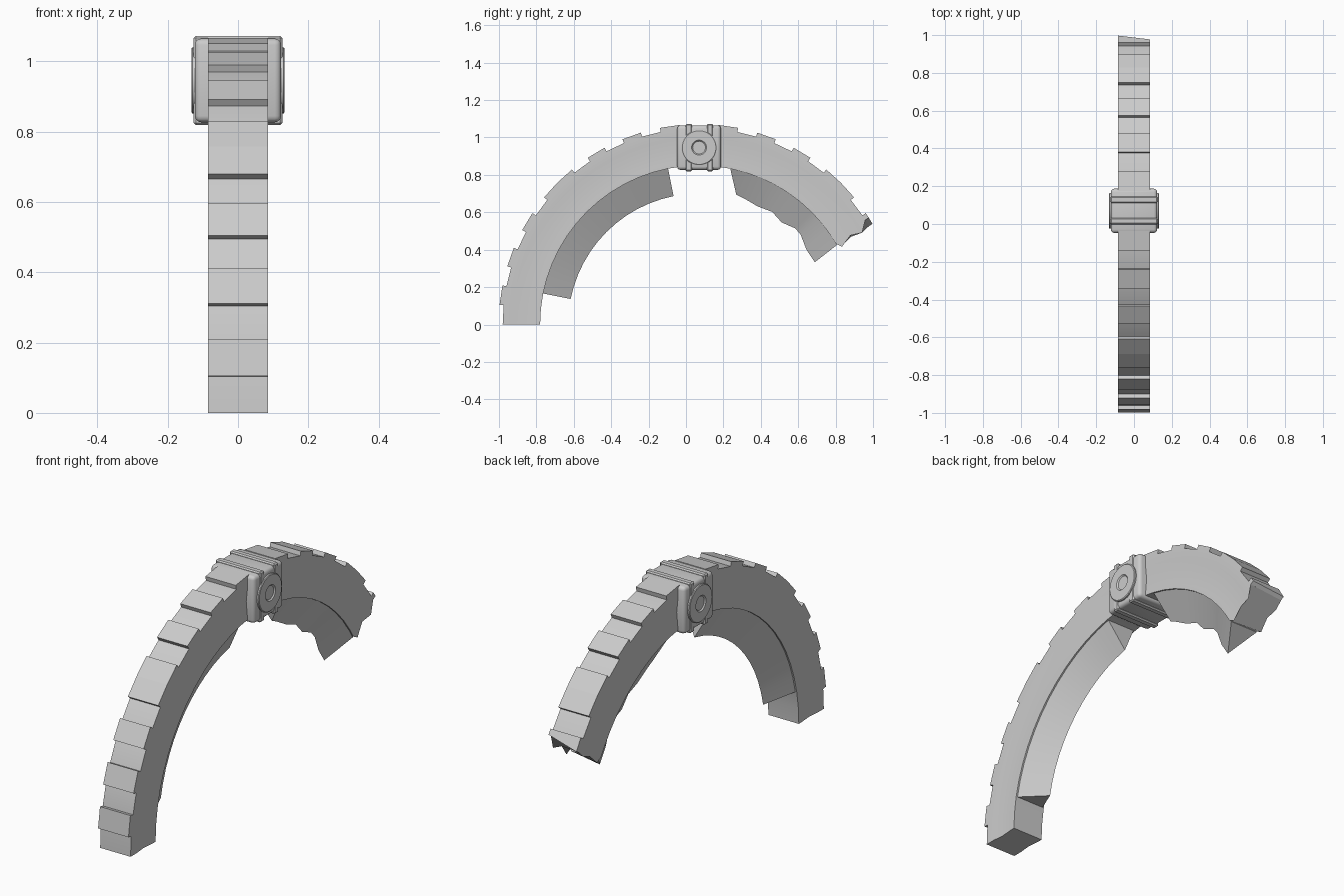
import bpy, bmesh, math
from mathutils import Matrix

if "Cube" in bpy.data.objects:
    bpy.data.objects.remove(bpy.data.objects["Cube"])

CY = 0.07            # arch centre in y
STEP = 180 / 32      # angular length of one arch segment
W = 0.085            # half width of the arch


def finish(name, bm, angle=25):
    bmesh.ops.recalc_face_normals(bm, faces=bm.faces)
    me = bpy.data.meshes.new(name)
    bm.to_mesh(me)
    bm.free()
    ob = bpy.data.objects.new(name, me)
    bpy.context.collection.objects.link(ob)
    bpy.ops.object.select_all(action='DESELECT')
    ob.select_set(True)
    bpy.context.view_layer.objects.active = ob
    bpy.ops.object.shade_smooth_by_angle(angle=math.radians(angle))
    return ob


def loft(bm, rings):
    """Skin rings of (x, radius, angle) points; angle 0 is the -y foot."""
    vs = []
    for ring in rings:
        vs.append([bm.verts.new((x, CY - r * math.cos(math.radians(a)),
                                 r * math.sin(math.radians(a)))) for x, r, a in ring])
    n = len(vs[0])
    for p, q in zip(vs, vs[1:]):
        for i in range(n):
            j = (i + 1) % n
            bm.faces.new((p[i], p[j], q[j], q[i]))
    bm.faces.new(vs[0])
    bm.faces.new(vs[-1][::-1])


# arch body: box section with a very shallow hollow along both sides
half = [(W, 0.85), (W, 0.87), (W - 0.006, 0.94), (W, 1.0), (W, 1.05)]
section = half + [(-x, r) for x, r in reversed(half)]
rings = [[(x, r, k * STEP) for x, r in section] for k in range(27)]
# jagged broken end
ends = [30.6, 28.6, 30.5, 29.4, 32.2, 30.1, 29.4, 30.0, 28.8, 30.8]
rings.append([(x, r, 180 - e) for (x, r), e in zip(section, ends)])
bm = bmesh.new()
loft(bm, rings)
finish("arch_body", bm)

# raised treads on the outer rim
bm = bmesh.new()
tread = [(W, 1.048), (W, 1.072), (-W, 1.072), (-W, 1.048)]
spans = [(1, 2), (3, 4), (5, 6), (7, 9), (10, 11), (12, 13), (14, 15)]
spans += [(32 - b, 32 - a) for a, b in spans[3:]]
for a, b in spans:
    loft(bm, [[(x, r, k * STEP) for x, r in tread] for k in range(a, b + 1)])
# last tread, sheared off at the break
loft(bm, [[(x, r, 26 * STEP) for x, r in tread],
          [(x, r, 180 - (32.2 if x > 0 else 30.1)) for x, r in tread]])
finish("arch_treads", bm, 3)


# inner blades: triangular section pointing at the arch centre
def blade_ring(a, r, tip_a=None):
    b = 0.078
    return [(b, 0.852, a), (0, r, a if tip_a is None else tip_a), (-b, 0.852, a)]


bm = bmesh.new()
loft(bm, [blade_ring(k * STEP, 0.70) for k in range(2, 15)])
finish("inner_blade_whole", bm)

bm = bmesh.new()
chips = [(78.75, 0.722, 74), (71, 0.715, 70), (63.5, 0.705, 63.5), (57, 0.718, 57),
         (51, 0.702, 51), (45, 0.727, 45), (42, 0.725, 41.5), (36, 0.70, 35),
         (30, 0.703, 28.3)]
loft(bm, [blade_ring(180 - a, r, 180 - t) for a, r, t in chips])
finish("inner_blade_chipped", bm, 8)


# clasp at the crown
def box(name, y, size, bevel, segs):
    bm = bmesh.new()
    bmesh.ops.create_cube(bm, size=1, matrix=Matrix.Translation((0, y, 0.946))
                          @ Matrix.Diagonal((*size, 1)))
    bmesh.ops.bevel(bm, geom=bm.edges[:], offset=bevel, segments=segs,
                    profile=0.5, affect='EDGES')
    return finish(name, bm, 30)


box("clasp_block", CY, (0.246, 0.234, 0.238), 0.018, 3)
for i, dy in enumerate((-0.055, 0.058)):
    box(f"clasp_band_{i + 1}", CY + dy, (0.252, 0.034, 0.254), 0.006, 1)

# round pivot discs with a small dished centre, one per side
profile = [(0.094, 0.10), (0.094, 0.130), (0.090, 0.133), (0.040, 0.133), (0.034, 0.127)]
for side, s in (("right", 1), ("left", -1)):
    bm = bmesh.new()
    N = 40
    loops = [[bm.verts.new((s * x, CY + r * math.cos(2 * math.pi * i / N),
                            0.946 + r * math.sin(2 * math.pi * i / N)))
              for i in range(N)] for r, x in profile]
    for p, q in zip(loops, loops[1:]):
        for i in range(N):
            j = (i + 1) % N
            bm.faces.new((p[i], p[j], q[j], q[i]))
    bm.faces.new(loops[0])
    bm.faces.new(loops[-1])
    finish(f"pivot_disc_{side}", bm, 30)
